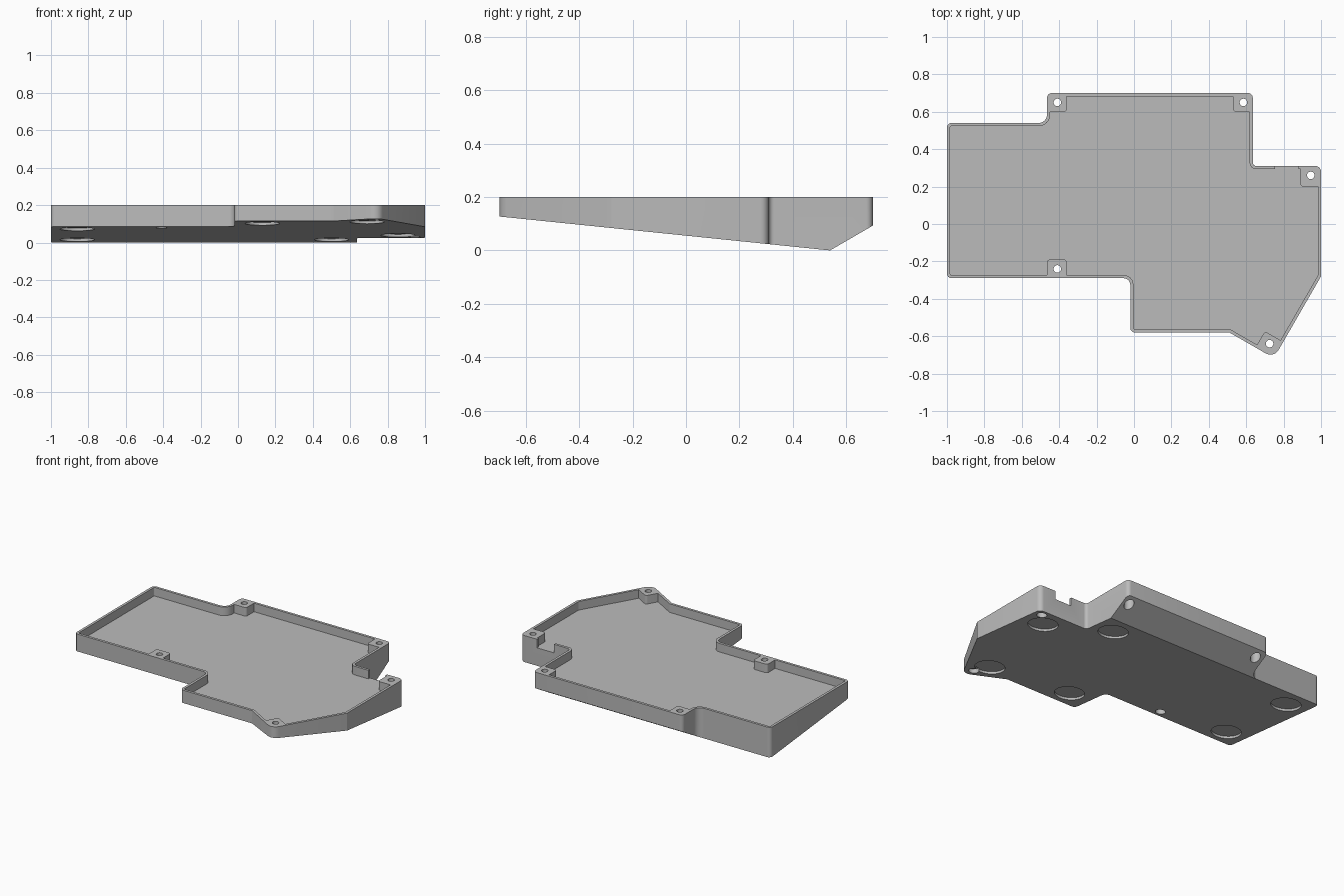
import bpy, bmesh, math
from mathutils import Vector, Matrix

if "Cube" in bpy.data.objects:
    bpy.data.objects.remove(bpy.data.objects["Cube"])

TOP, FLOOR, WALL = 0.20, 0.143, 0.017
KEEL_Y, SLOPE, BACK_SLOPE = 0.54, 0.1025, 0.58

# Outline corners, counter-clockwise: x, y, corner radius
OUTLINE = [(-1, -.29, .025), (-.02, -.29, .035), (-.02, -.58, .025), (.51, -.58, 0),
           (.748, -.717, .05), (1, -.28, 0), (1, .31, .03), (.635, .31, .02),
           (.635, .70, .025), (-.465, .70, .025), (-.465, .54, .045), (-1, .54, .025)]


def turns(points):
    """Yield each corner with the directions into and out of it."""
    for i, p in enumerate(points):
        a, b, c = (Vector(q[:2]) for q in (points[i - 1], p, points[(i + 1) % len(points)]))
        yield b, (b - a).normalized(), (c - b).normalized(), p[2]


def inset(points, t):
    result = []
    for p, d1, d2, r in turns(points):
        n1, n2 = Vector((-d1.y, d1.x)), Vector((-d2.y, d2.x))
        q = p + (n1 + n2) * t / (1 + n1.dot(n2))
        convex = d1.cross(d2) > 0
        result.append((q.x, q.y, 0 if r == 0 else max(.004, r - t if convex else r + t)))
    return result


def rounded(points, steps=6):
    result = []
    for p, d1, d2, r in turns(points):
        if r == 0:
            result.append(p)
            continue
        angle = d1.angle_signed(d2)
        cut = r * math.tan(abs(angle) / 2)
        center = p - d1 * cut + Vector((-d1.y, d1.x)) * math.copysign(r, -angle)
        start = p - d1 * cut - center
        for k in range(steps + 1):
            result.append(center + Matrix.Rotation(-angle * k / steps, 2) @ start)
    return result


def make_object(name, bm):
    bmesh.ops.recalc_face_normals(bm, faces=bm.faces)
    mesh = bpy.data.meshes.new(name)
    bm.to_mesh(mesh)
    bm.free()
    obj = bpy.data.objects.new(name, mesh)
    bpy.context.collection.objects.link(obj)
    return obj


def prism(points, z0, z1):
    bm = bmesh.new()
    face = bm.faces.new([bm.verts.new((p.x, p.y, z0)) for p in points])
    top = bmesh.ops.extrude_face_region(bm, geom=[face])["geom"]
    bmesh.ops.translate(bm, vec=(0, 0, z1 - z0),
                        verts=[v for v in top if isinstance(v, bmesh.types.BMVert)])
    return bm


def cylinder(name, radius, x, y, z0, z1, tilt=0, sides=32):
    bm = bmesh.new()
    matrix = Matrix.Translation((x, y, (z0 + z1) / 2)) @ Matrix.Rotation(tilt, 4, "X")
    bmesh.ops.create_cone(bm, cap_ends=True, segments=sides, radius1=radius,
                          radius2=radius, depth=z1 - z0, matrix=matrix)
    return make_object(name, bm)


def cut(target, cutter):
    mod = target.modifiers.new("cut", "BOOLEAN")
    mod.operation, mod.solver, mod.object = "DIFFERENCE", "EXACT", cutter
    graph = bpy.context.evaluated_depsgraph_get()
    mesh = bpy.data.meshes.new_from_object(target.evaluated_get(graph))
    target.modifiers.clear()
    target.data = mesh
    bpy.data.objects.remove(cutter)


# Solid tray body with a wedge-shaped underside
body_bm = prism(rounded(OUTLINE), -.1, TOP)
for normal in ((0, -SLOPE, -1), (0, BACK_SLOPE, -1)):
    geom = body_bm.verts[:] + body_bm.edges[:] + body_bm.faces[:]
    bmesh.ops.bisect_plane(body_bm, geom=geom, plane_co=(0, KEEL_Y, 0),
                           plane_no=normal, clear_outer=True)
    bmesh.ops.holes_fill(body_bm, edges=[e for e in body_bm.edges if e.is_boundary])
tray = make_object("tray", body_bm)

# Screw bosses left standing inside the cavity: x, y, box extents, turn
BOSSES = [(-.41, .65, (-.055, -.05, .05, .1), 0), (.585, .65, (-.055, -.05, .1, .1), 0),
          (.945, .26, (-.055, -.06, .1, .1), 0), (-.41, -.24, (-.055, -.1, .05, .05), 0),
          (.725, -.64, (-.055, -.1, .1, .045), -30)]
cavity = make_object("cavity", prism(rounded(inset(OUTLINE, WALL)), FLOOR, TOP + .1))
for x, y, (x0, y0, x1, y1), turn in BOSSES:
    box = [(x0, y0, .015), (x1, y0, .015), (x1, y1, .015), (x0, y1, .015)]
    spin = Matrix.Rotation(math.radians(turn), 2)
    points = [spin @ p + Vector((x, y)) for p in rounded(box)]
    cut(cavity, make_object("boss", prism(points, FLOOR - .1, TOP + .2)))
cut(tray, cavity)

# Screw holes with wide sockets underneath
for x, y, _, _ in BOSSES:
    cut(tray, cylinder("screw_hole", .02, x, y, -.2, TOP + .1))
    cut(tray, cylinder("screw_socket", .031, x, y, -.2, .15))

# Shallow round recesses for the feet
for x, y in ((-.86, .40), (-.86, -.16), (.5, .40), (.13, -.45), (.69, -.53), (.855, .165)):
    z = (KEEL_Y - y) * SLOPE
    cut(tray, cylinder("foot_recess", .092, x, y, z - .015, z + .015,
                       -math.atan(SLOPE), 48))

# Cable notch in the rear wall
notch = [Vector(p) for p in ((.755, .28), (.88, .28), (.88, .4), (.755, .4))]
cut(tray, make_object("notch", prism(notch, FLOOR, TOP + .1)))

# Grey plastic
grey = bpy.data.materials.new("grey_plastic")
grey.use_nodes = True
color = (.5, .5, .5, 1)
grey.diffuse_color = color
grey.node_tree.nodes["Principled BSDF"].inputs["Base Color"].default_value = color
tray.data.materials.clear()
tray.data.materials.append(grey)
for poly in tray.data.polygons:
    poly.material_index = 0

# Soft lower edges and smooth rounded corners
bpy.context.view_layer.objects.active = tray
tray.select_set(True)
bpy.ops.object.shade_smooth_by_angle(angle=math.radians(28))
